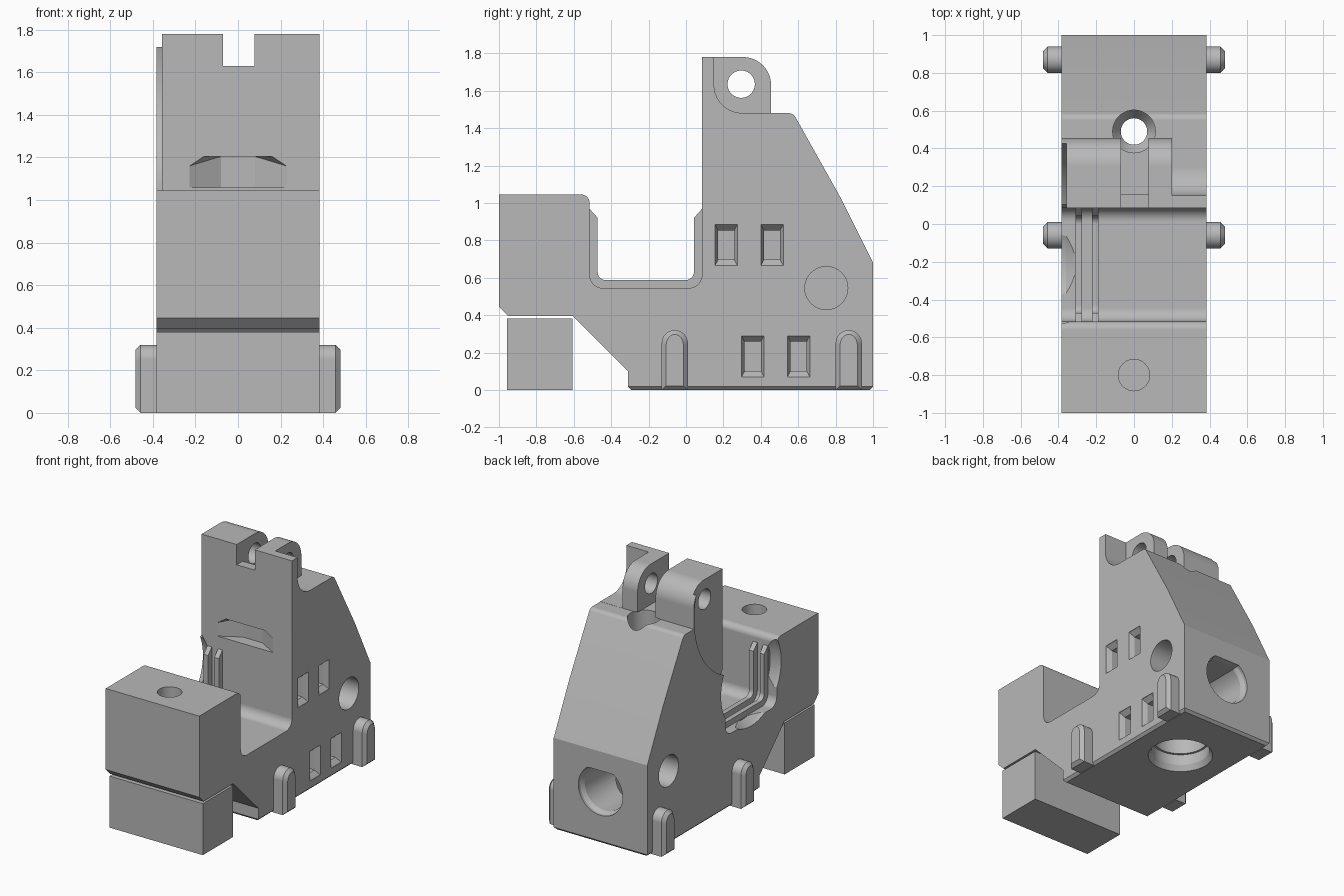
import bpy, bmesh, math

cube = bpy.data.objects.get("Cube")
if cube:
    bpy.data.objects.remove(cube, do_unlink=True)

grey = bpy.data.materials.new("plain_grey")
grey.use_nodes = True
COLOUR = (0.48, 0.48, 0.48, 1)
grey.diffuse_color = COLOUR
grey.node_tree.nodes["Principled BSDF"].inputs["Base Color"].default_value = COLOUR

W = 0.383  # half width of the body


def finish(name, bm):
    bmesh.ops.recalc_face_normals(bm, faces=bm.faces)
    mesh = bpy.data.meshes.new(name)
    bm.to_mesh(mesh)
    bm.free()
    mesh.materials.append(grey)
    ob = bpy.data.objects.new(name, mesh)
    bpy.context.collection.objects.link(ob)
    return ob


def loft(name, rings, bottom_bevel=0):
    """Skin a stack of equal rings and cap both ends."""
    bm = bmesh.new()
    loops = [[bm.verts.new(p) for p in ring] for ring in rings]
    for a, b in zip(loops, loops[1:]):
        for i in range(len(a)):
            j = (i + 1) % len(a)
            bm.faces.new((a[i], a[j], b[j], b[i]))
    bm.faces.new(loops[0])
    bm.faces.new(loops[-1])
    if bottom_bevel:
        low = [e for e in bm.edges if all(v.co.z < 0.001 for v in e.verts)]
        bmesh.ops.bevel(bm, geom=low, offset=bottom_bevel, segments=1, affect='EDGES')
    return finish(name, bm)


def prism(name, profile, x0, x1, **kw):
    return loft(name, [[(x, y, z) for y, z in profile] for x in (x0, x1)], **kw)


def box(name, x0, x1, y0, y1, z0, z1):
    return prism(name, [(y0, z0), (y1, z0), (y1, z1), (y0, z1)], x0, x1)


def arc(cy, cz, r, a0, a1, n=10):
    angles = [math.radians(a0 + (a1 - a0) * i / n) for i in range(n + 1)]
    return [(cy + r * math.cos(a), cz + r * math.sin(a)) for a in angles]


def round_bar(name, axis, u, v, stations, n=48):
    """Turned shape along an axis; stations are (position, radius)."""
    rings = []
    for pos, r in stations:
        ring = []
        for a, b in arc(u, v, r, 0, 360, n)[:-1]:
            p = [a, b]
            p.insert(axis, pos)
            ring.append(tuple(p))
        rings.append(ring)
    return loft(name, rings)


def cut(target, cutter):
    mod = target.modifiers.new("cut", 'BOOLEAN')
    mod.operation, mod.solver, mod.object = 'DIFFERENCE', 'EXACT', cutter
    bpy.context.view_layer.objects.active = target
    bpy.ops.object.modifier_apply(modifier=mod.name)
    bpy.data.objects.remove(cutter, do_unlink=True)


# Main body: side profile with clamp block, cradle, ears and sloping back
profile = [(-0.31, 0), (-0.31, 0.1), (-0.605, 0.395), (-0.95, 0.395), (-1, 0.445), (-1, 1.045)]
profile += arc(-0.56, 1.0, 0.045, 90, 0)
profile += arc(-0.445, 0.615, 0.07, 180, 270)
profile += arc(0.015, 0.615, 0.07, 270, 360)
profile += [(0.085, 1.78)]
profile += arc(0.305, 1.63, 0.15, 90, 0, 16)
profile += [(0.455, 1.48)] + arc(0.55, 1.44, 0.04, 90, 30, 6)
profile += [(0.82, 1.04), (1, 0.68), (1, 0)]
body = prism("body", profile, -W, W, bottom_bevel=0.018)

# Slot between the ears, notch in the plate and relief beside the narrow ear
cut(body, box("ear_slot", -0.07, 0.078, 0.155, 0.52, 1.481, 2))
cut(body, box("plate_notch", -0.07, 0.078, 0, 0.2, 1.63, 2))
relief = [(0.15, 2)] + arc(0.30, 1.631, 0.15, 180, 270) + [(0.6, 1.481), (0.6, 2)]
cut(body, prism("ear_relief", relief, 0.2, 0.6))

# Shallow round reliefs on the -x side
cut(body, round_bar("plate_relief", 0, -0.15, 1.55, [(-0.5, 0.6), (-0.358, 0.6)], 96))
cut(body, round_bar("cradle_flare", 0, -0.215, 0.86, [(-0.5, 0.36), (-0.36, 0.35), (-0.315, 0.32)], 64))

# Pin hole, vertical bore, bottom pocket, clamp screw and rear port
cut(body, round_bar("pin_hole", 0, 0.295, 1.635, [(-0.6, 0.073), (0.6, 0.073)]))
cut(body, round_bar("bore", 2, 0, 0.49,
                    [(-0.1, 0.07), (1.27, 0.07), (1.33, 0.113), (1.482, 0.113)]))
cut(body, round_bar("bottom_pocket", 2, 0, 0.5,
                    [(-0.02, 0.235), (0.04, 0.2), (0.12, 0.2), (0.121, 0.185), (0.5, 0.185)]))
cut(body, round_bar("clamp_hole", 2, 0, -0.8, [(0.55, 0.083), (1.2, 0.083)]))
port = [(0.145, 0.38)]
port = [(u, min(v, 0.525)) for u, v in arc(0, 0.39, 0.165, 0, 360, 40)[:-1]]
wide = [(u * 1.1, 0.39 + (v - 0.39) * 1.1) for u, v in port]
cut(body, loft("rear_port", [[(u, y, v) for u, v in ring] for y, ring in
                             ((1.1, wide), (0.98, wide), (0.95, port), (0.6, port))]))
for s in (-1, 1):
    cut(body, round_bar("side_hole", 0, 0.75, 0.545, [(s * 0.2, 0.115), (s * 0.5, 0.115)]))

# Tapered windows on the +x side
for yc, zc in ((0.215, 0.775), (0.46, 0.775), (0.357, 0.18), (0.602, 0.18)):
    rings = []
    for x, hy, hz in ((0.4, 0.06, 0.11), (0.38, 0.06, 0.11), (0.345, 0.043, 0.078), (0.25, 0.043, 0.078)):
        rings.append([(x, yc + a * hy, zc + b * hz) for a, b in ((-1, -1), (1, -1), (1, 1), (-1, 1))])
    cut(body, loft("window", rings))

# Tapered recess in the front plate
bm = bmesh.new()
for s in (-1, 1):
    for x, y, z in ((0.228, 0.085, 1.06), (0.228, 0.085, 1.16), (0.16, 0.085, 1.205),
                    (0.08, 0.17, 1.06), (0.08, 0.17, 1.205)):
        bm.verts.new((s * x, y, z))
        if y < 0.1:
            bm.verts.new((s * x, 0.03, z))
bmesh.ops.convex_hull(bm, input=bm.verts)
cut(body, finish("plate_recess", bm))

# Lower clamp block
parts = [body, box("lower_block", -W, W, -0.958, -0.607, 0, 0.381)]

# Arched feet with chamfered outer faces
for side, s in (("right", -1), ("left", 1)):
    for place, yc in (("front", -0.06), ("rear", 0.87)):
        arch = [(-0.07, 0)] + arc(0, 0.25, 0.07, 180, 0, 16) + [(0.07, 0)]
        rings = []
        for x, ky, kz in ((0.37, 1, 1), (0.457, 1, 1), (0.481, 0.66, 0.86)):
            rings.append([(s * x, yc + y * ky, 0.16 + (z - 0.16) * kz) for y, z in arch])
        parts.append(loft(f"{place}_{side}_foot", rings))

# Raised U-shaped ribs lining the cradle
rib = [(-0.517, 0.97)] + arc(-0.445, 0.615, 0.072, 180, 270) + arc(0.015, 0.615, 0.072, 270, 360)
rib += [(0.087, 0.97), (0.042, 0.92)]
rib += arc(0.0, 0.63, 0.042, 360, 270) + arc(-0.43, 0.63, 0.042, 270, 180) + [(-0.472, 0.92)]
for i, x in enumerate((-0.292, -0.205)):
    parts.append(prism(f"cradle_rib_{i + 1}", rib, x - 0.018, x + 0.018))

# Smooth the curved faces, keep the edges sharp
for ob in parts:
    bpy.ops.object.select_all(action='DESELECT')
    ob.select_set(True)
    bpy.context.view_layer.objects.active = ob
    bpy.ops.object.shade_smooth_by_angle(angle=math.radians(25))
    ob.modifiers.new("weighted_normals", 'WEIGHTED_NORMAL').keep_sharp = True
